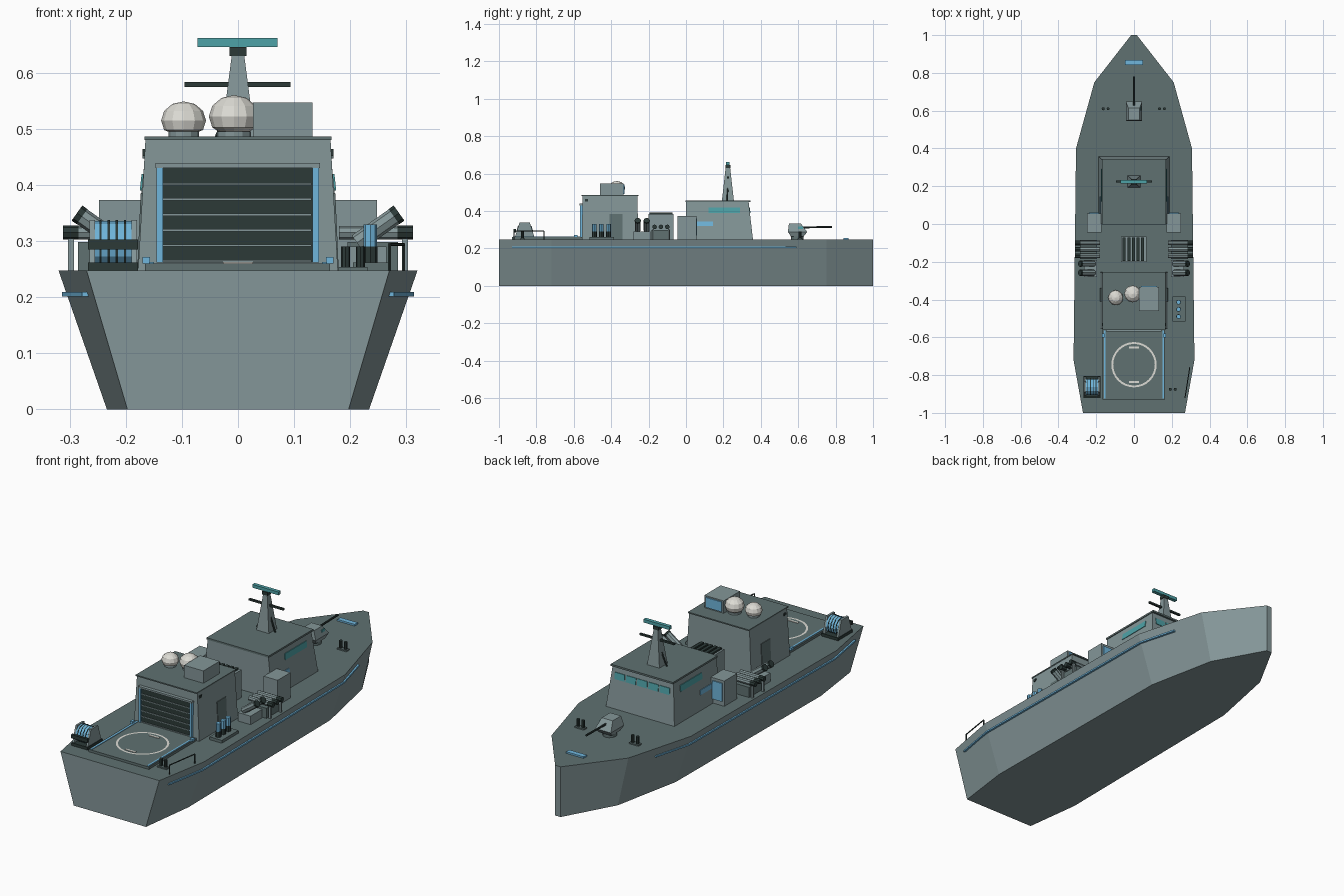
import bpy, bmesh, math
from mathutils import Vector

if "Cube" in bpy.data.objects:
    bpy.data.objects.remove(bpy.data.objects["Cube"])


def material(name, r, g, b):
    m = bpy.data.materials.new(name)
    m.diffuse_color = (r, g, b, 1)
    m.use_nodes = True
    m.node_tree.nodes["Principled BSDF"].inputs["Base Color"].default_value = m.diffuse_color
    return m


GREY = material("hull grey", 0.23, 0.305, 0.314)
DECK = material("deck grey", 0.115, 0.165, 0.165)
DARK = material("dark metal", 0.025, 0.042, 0.039)
BLUE = material("light blue", 0.162, 0.468, 0.716)
TEAL = material("teal", 0.076, 0.361, 0.386)
WHITE = material("off white", 0.72, 0.71, 0.66)
ZD = 0.248  # deck height


def finish(name, bm, *mats):
    bmesh.ops.recalc_face_normals(bm, faces=bm.faces)
    me = bpy.data.meshes.new(name)
    bm.to_mesh(me)
    bm.free()
    for m in mats:
        me.materials.append(m)
    ob = bpy.data.objects.new(name, me)
    bpy.context.collection.objects.link(ob)
    return ob


def loft(name, rings, *mats, top_mat=0):
    """Skin closed rings of points bottom to top and cap both ends."""
    bm = bmesh.new()
    loops = [[bm.verts.new(p) for p in r] for r in rings]
    n = len(loops[0])
    for a, b in zip(loops, loops[1:]):
        for i in range(n):
            j = (i + 1) % n
            bm.faces.new((a[i], a[j], b[j], b[i]))
    bm.faces.new(loops[0][::-1])
    bm.faces.new(loops[-1]).material_index = top_mat
    return finish(name, bm, *mats)


def rect(x0, x1, y0, y1, z):
    return [(x0, y0, z), (x1, y0, z), (x1, y1, z), (x0, y1, z)]


def box(name, x, y, z, mat, top=None):
    """Box from ranges; top gives other x and y ranges for the upper end."""
    tx, ty = top or (x, y)
    return loft(name, [rect(*x, *y, z[0]), rect(*tx, *ty, z[1])], mat)


def rod(name, a, b, r, mat, n=8, r2=None):
    a, b = Vector(a), Vector(b)
    bm = bmesh.new()
    bmesh.ops.create_cone(bm, cap_ends=True, segments=n, radius1=r,
                          radius2=r if r2 is None else r2, depth=(b - a).length)
    q = (b - a).to_track_quat('Z', 'Y')
    for v in bm.verts:
        v.co = q @ v.co + (a + b) / 2
    return finish(name, bm, mat)


def span(s, a, b):
    return tuple(sorted((s * a, s * b)))


# Hull with a darker deck on top
outline = [(0.27, -1), (0.32, -0.72), (0.307, 0.4), (0.21, 0.75), (0.015, 1)]
full = outline + [(-x, y) for x, y in reversed(outline)]
loft("hull", [[(x * (0.73 if y < 0.9 else 1), y, 0) for x, y in full],
              [(x, y, ZD) for x, y in full]], GREY, DECK, top_mat=1)

# Rubbing strakes along both sides
for s in (1, -1):
    path = [(0.270, -0.93), (0.306, -0.72), (0.293, 0.4), (0.243, 0.59)]
    loft("rubbing_strake", [[(s * (x - 0.012), y, 0.201), (s * (x + 0.008), y, 0.201),
                             (s * (x + 0.008), y, 0.209), (s * (x - 0.012), y, 0.209)]
                            for x, y in path], BLUE)

# Hangar with roller door
box("hangar", (-0.178, 0.178), (-0.557, -0.255), (ZD, 0.48), GREY,
    ((-0.165, 0.165), (-0.553, -0.26)))
box("hangar_roof", (-0.167, 0.167), (-0.56, -0.253), (0.48, 0.486), DECK)
box("hangar_door", (-0.136, 0.133), (-0.562, -0.55), (0.262, 0.43), DARK)
for i in range(6):
    z = 0.2625 + 0.0275 * i
    box("door_slat", (-0.134, 0.131), (-0.565, -0.56), (z, z + 0.004), GREY)
for x in (-0.145, 0.133):
    box("door_post", (x, x + 0.011), (-0.568, -0.55), (0.262, 0.43), BLUE)
box("door_lintel", (-0.147, 0.146), (-0.57, -0.55), (0.43, 0.439), GREY)
for s in (1, -1):
    box("hangar_lamp", span(s, 0.16, 0.17), (-0.54, -0.525), (0.452, 0.464), DARK)
    loft("side_door", [rect(*span(s, 0.17, 0.1795), -0.41, -0.34, ZD),
                       rect(*span(s, 0.164, 0.1735), -0.41, -0.34, 0.385)], DECK)

# Hangar roof equipment
box("roof_locker", (0.027, 0.133), (-0.46, -0.333), (0.486, 0.547), GREY)
box("locker_panel", (0.037, 0.123), (-0.333, -0.328), (0.492, 0.541), BLUE)
for x, y, z, r in ((-0.097, -0.39, 0.515, 0.040), (-0.007, -0.37, 0.522, 0.045)):
    bm = bmesh.new()
    bmesh.ops.create_uvsphere(bm, u_segments=12, v_segments=6, radius=r)
    for v in bm.verts:
        v.co = (v.co.x + x, v.co.y + y, max(v.co.z * 0.85 + z, 0.492))
    finish("radar_dome", bm, WHITE)
    rod("dome_base", (x, y, 0.485), (x, y, 0.495), r * 0.68, GREY, 12)

# Bridge block with windows
box("bridge", (-0.187, 0.187), (0, 0.358), (ZD, 0.447), GREY,
    ((-0.166, 0.166), (0.0, 0.335)))
box("bridge_roof", (-0.17, 0.17), (-0.003, 0.345), (0.447, 0.456), DECK)


def wall_x(z):
    return 0.187 - 0.021 * (z - ZD) / 0.199


def wall_y(z):
    return 0.358 - 0.023 * (z - ZD) / 0.199


def side_plate(name, s, y, z, mat):
    loft(name, [rect(*span(s, wall_x(h) - 0.004, wall_x(h) + 0.003), *y, h) for h in z], mat)


for s in (1, -1):
    side_plate("side_window", s, (0.12, 0.29), (0.39, 0.42), TEAL)
    side_plate("side_stripe", s, (0.05, 0.145), (0.32, 0.343), BLUE)
    # Lockers beside the bridge
    box("side_locker", span(s, 0.172, 0.248), (-0.045, 0.055), (ZD, 0.373), GREY)
    box("side_locker_panel", span(s, 0.185, 0.238), (0.055, 0.06), (0.27, 0.36), BLUE)
for i in range(5):
    x = -0.15 + 0.0615 * i
    loft("front_window", [rect(x, x + 0.054, wall_y(z) - 0.004, wall_y(z) + 0.003, z)
                          for z in (0.388, 0.42)], TEAL)

# Mast, yard and radar
box("mast", (-0.034, 0.034), (0.192, 0.256), (0.455, 0.632), GREY,
    ((-0.011, 0.011), (0.212, 0.236)))
box("mast_cap", (-0.015, 0.015), (0.21, 0.238), (0.63, 0.646), DARK)
box("radar_bar", (-0.072, 0.07), (0.215, 0.233), (0.646, 0.662), TEAL)
box("yard", (-0.095, 0.094), (0.219, 0.229), (0.575, 0.584), DARK)
for s in (1, -1):
    rod("mast_strut", (s * 0.05, 0.22, 0.455), (s * 0.015, 0.224, 0.54), 0.004, DARK, 6)

# Vertical launcher between the blocks
box("launcher", (-0.07, 0.066), (-0.2, -0.067), (ZD, 0.385), GREY)
for i in range(5):
    x = -0.06 + 0.0245 * i
    box("launcher_slat", (x, x + 0.016), (-0.195, -0.072), (0.385, 0.393), DARK)

# Launch tubes on both sides
for s in (1, -1):
    box("tube_base", span(s, 0.195, 0.285), (-0.185, -0.085), (ZD, 0.298), DECK)
    for y in (-0.1, -0.134, -0.168):
        rod("flat_tube", (s * 0.18, y, 0.315), (s * 0.288, y, 0.315), 0.012, GREY)
        rod("flat_tube_end", (s * 0.284, y, 0.315), (s * 0.312, y, 0.315), 0.0125, DARK)
    for y in (-0.175, -0.093):
        box("tube_leg", span(s, 0.292, 0.303), (y - 0.004, y + 0.004), (ZD, 0.305), GREY)
    box("tilted_tube_base", span(s, 0.195, 0.265), (-0.28, -0.19), (ZD, 0.29), GREY)
    for y in (-0.258, -0.21):
        rod("tilted_tube", (s * 0.212, y, 0.297), (s * 0.28, y, 0.345), 0.016, GREY)
        rod("tilted_tube_end", (s * 0.278, y, 0.3436), (s * 0.287, y, 0.350), 0.0165, DARK)

# Gas bottle rack on the starboard side
box("bottle_rack", (0.205, 0.272), (-0.515, -0.385), (ZD, 0.262), DECK)
for y in (-0.49, -0.452, -0.414):
    rod("bottle_foot", (0.236, y, 0.26), (0.236, y, 0.29), 0.013, DARK)
    rod("bottle", (0.236, y, 0.29), (0.236, y, 0.33), 0.012, BLUE)

# Helicopter deck with ring marking
box("flight_deck", (-0.166, 0.164), (-0.93, -0.557), (ZD, 0.26), DECK)
for s in (1, -1):
    box("deck_edge_line", span(s, 0.15, 0.159), (-0.925, -0.565), (0.26, 0.2625), BLUE)
    box("deck_lamp", span(s, 0.157, 0.17), (-0.6, -0.58), (0.26, 0.272), BLUE)
    y = -0.745 + s * 0.092
    box("pad_dash", (-0.027, 0.027), (y - 0.005, y + 0.005), (0.26, 0.2625), WHITE)
bm = bmesh.new()
rings = [[bm.verts.new((r * math.cos(k * math.tau / 32), -0.745 + r * math.sin(k * math.tau / 32),
                        0.2625)) for k in range(32)] for r in (0.11, 0.12)]
for k in range(32):
    j = (k + 1) % 32
    bm.faces.new((rings[0][k], rings[1][k], rings[1][j], rings[0][j]))
finish("pad_ring", bm, WHITE)

# Stern winch
box("winch_base", (-0.267, -0.178), (-0.92, -0.805), (ZD, 0.262), DARK)
rod("winch_drum", (-0.255, -0.862, 0.294), (-0.19, -0.862, 0.294), 0.042, BLUE, 12)
for i in range(4):
    x = -0.245 + 0.0145 * i
    rod("winch_band", (x - 0.002, -0.862, 0.294), (x + 0.002, -0.862, 0.294), 0.0435, DARK, 12)
for x in (-0.265, -0.19):
    box("winch_cheek", (x, x + 0.01), (-0.915, -0.81), (0.26, 0.338), GREY,
        ((x, x + 0.01), (-0.89, -0.835)))
box("winch_bar", (-0.267, -0.178), (-0.922, -0.91), (0.285, 0.303), DARK)

# Bollard pairs at bow and stern
for bx, by in ((-0.15, 0.61), (0.148, 0.61), (0.205, -0.875)):
    box("bollard_plate", (bx - 0.026, bx + 0.026), (by - 0.013, by + 0.013), (ZD, 0.254), DECK)
    for d in (-0.013, 0.013):
        rod("bollard", (bx + d, by, 0.252), (bx + d, by, 0.29), 0.008, DARK)

# Starboard stern rail
ends = [(0.27, -0.92), (0.295, -0.76)]
for x, y in ends:
    rod("rail_post", (x, y, ZD), (x, y, 0.294), 0.003, DARK, 6)
rod("rail_bar", (*ends[0], 0.294), (*ends[1], 0.294), 0.003, DARK, 6)

# Bow gun and bow plate
rod("gun_ring", (0, 0.595, ZD), (0, 0.595, 0.27), 0.033, DECK, 12)
loft("gun_turret", [rect(-0.034, 0.034, 0.56, 0.63, 0.265),
                    rect(-0.043, 0.043, 0.545, 0.648, 0.288),
                    rect(-0.03, 0.03, 0.55, 0.615, 0.332)], GREY)
rod("gun_barrel", (0, 0.62, 0.312), (0, 0.78, 0.315), 0.005, DARK)
box("gun_sight", (0.028, 0.038), (0.6, 0.625), (0.3, 0.318), TEAL)
box("bow_plate", (-0.048, 0.047), (0.843, 0.868), (ZD, 0.256), BLUE)
